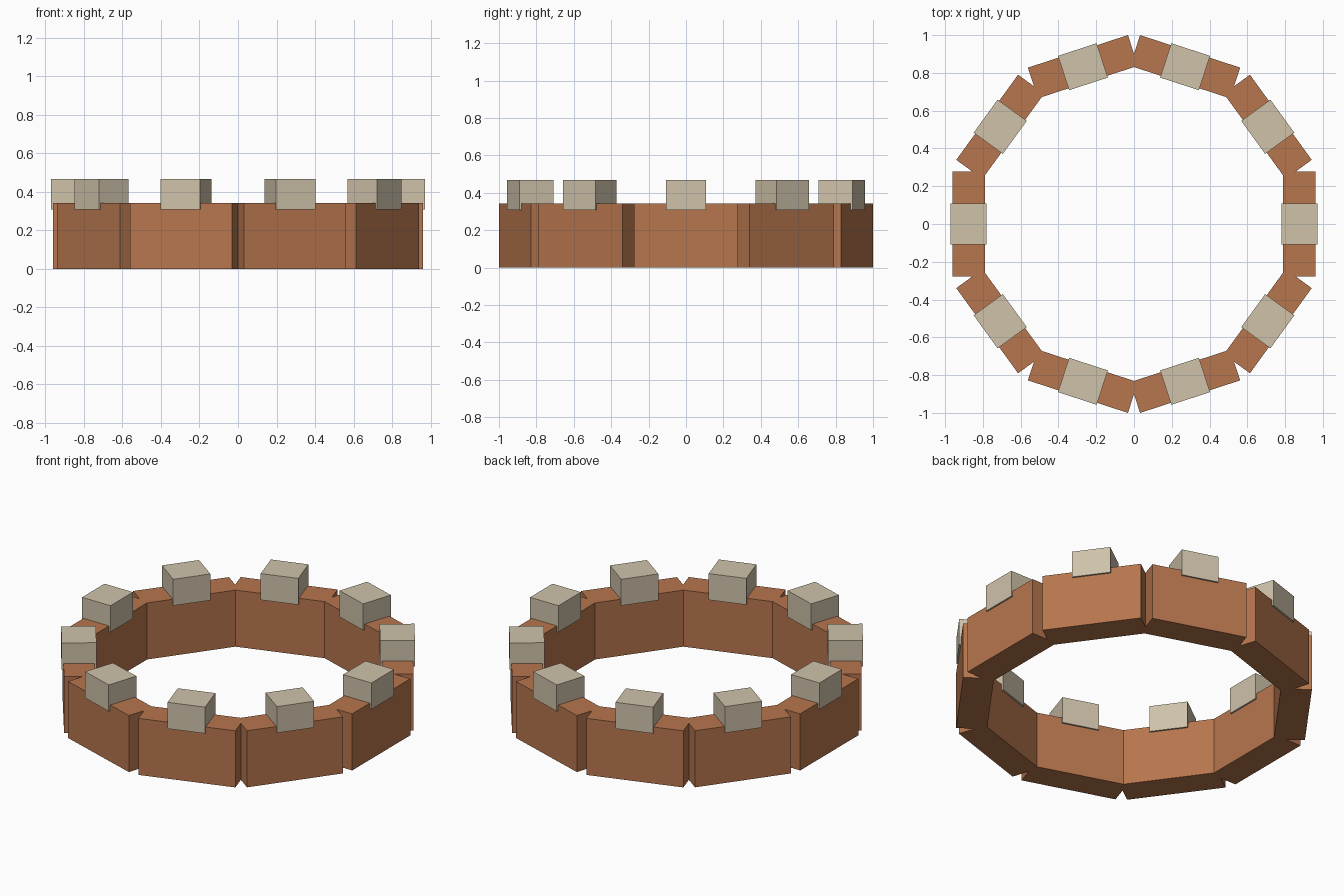
import bpy
import math
from mathutils import Matrix, Vector

if "Cube" in bpy.data.objects:
    bpy.data.objects.remove(bpy.data.objects["Cube"])

SEGMENTS = 10


def material(name, color):
    mat = bpy.data.materials.new(name)
    mat.diffuse_color = color
    mat.use_nodes = True
    mat.node_tree.nodes["Principled BSDF"].inputs["Base Color"].default_value = mat.diffuse_color
    return mat


def ring_block(name, angle, r0, r1, half_width, z0, z1, mat):
    """Box spanning r0..r1 radially, turned to the given angle about z."""
    bpy.ops.mesh.primitive_cube_add(size=1)
    ob = bpy.context.object
    ob.name = name
    size = (r1 - r0, 2 * half_width, z1 - z0)
    centre = Vector(((r0 + r1) / 2, 0, (z0 + z1) / 2))
    ob.data.transform(Matrix.Translation(centre) @ Matrix.Diagonal((*size, 1)))
    ob.rotation_euler.z = angle
    ob.data.materials.append(mat)
    return ob


brick = material("brick", (0.47, 0.18, 0.075, 1))
stone = material("stone", (0.62, 0.54, 0.40, 1))

for i in range(SEGMENTS):
    a = i * math.tau / SEGMENTS
    # Straight wall section
    ring_block(f"wall_section_{i + 1}", a, 0.79, 0.961, 0.2785, 0, 0.343, brick)
    # Battlement block sunk slightly into the wall top
    ring_block(f"battlement_{i + 1}", a, 0.78, 0.971, 0.108, 0.308, 0.468, stone)
